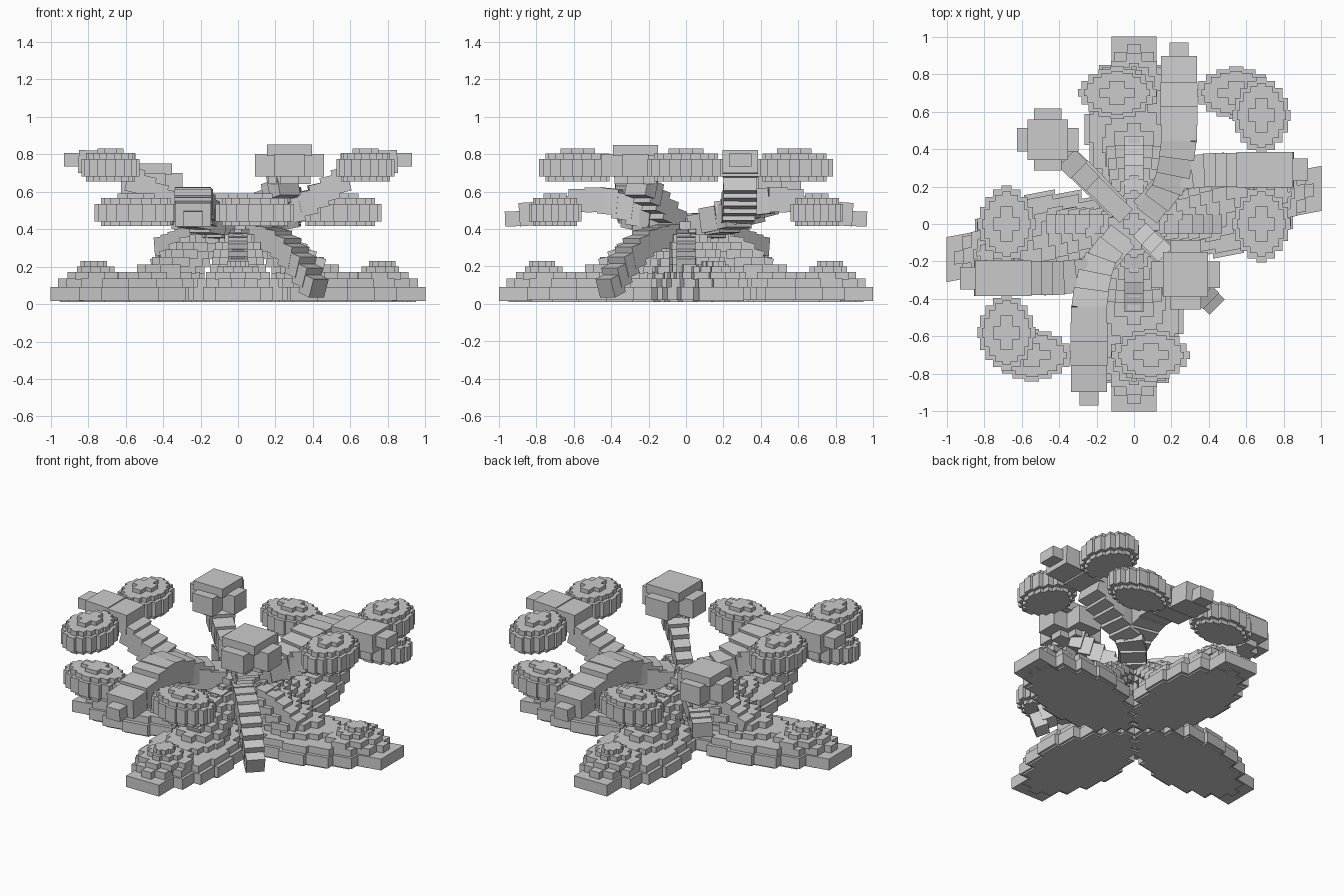
import bpy, bmesh, math
from mathutils import Vector, Matrix

if "Cube" in bpy.data.objects:
    bpy.data.objects.remove(bpy.data.objects["Cube"])


def finish(bm, name):
    bmesh.ops.recalc_face_normals(bm, faces=bm.faces)
    me = bpy.data.meshes.new(name)
    bm.to_mesh(me)
    bm.free()
    ob = bpy.data.objects.new(name, me)
    bpy.context.collection.objects.link(ob)
    return ob


def stair_prism(bm, cx, cy, rx, ry, z0, z1, n=6):
    """Ellipse slab with a staircase outline."""
    quad = []
    c0 = math.cos(0.45 * math.pi / 2 / n)
    for i in range(n):
        a0 = math.pi / 2 * (i + 0.45) / n
        a1 = math.pi / 2 * (i + 1.45) / n
        quad.append((rx * math.cos(a0) / c0, ry * math.sin(a0)))
        if i < n - 1:
            quad.append((rx * math.cos(a1) / c0, ry * math.sin(a0)))
    k = ry / quad[-1][1]
    quad = [(x, y * k) for x, y in quad]
    pts = quad + [(-x, y) for x, y in reversed(quad)]
    pts += [(-x, -y) for x, y in quad] + [(x, -y) for x, y in reversed(quad)]
    f = bm.faces.new([bm.verts.new((cx + x, cy + y, z0)) for x, y in pts])
    ext = bmesh.ops.extrude_face_region(bm, geom=[f])
    bmesh.ops.translate(bm, vec=(0, 0, z1 - z0),
                        verts=[g for g in ext["geom"] if isinstance(g, bmesh.types.BMVert)])


def path_blocks(bm, path, count):
    """Row of overlapping blocks along a path of (x, y, z, width, height)."""
    segs = len(path) - 1
    samples = []
    for i in range(count + 1):
        t = i / count * segs
        j = min(int(t), segs - 1)
        f = t - j
        samples.append([a + (b - a) * f for a, b in zip(path[j], path[j + 1])])
    for a, b in zip(samples, samples[1:]):
        p, q = Vector(a[:3]), Vector(b[:3])
        d = q - p
        w, h = (a[3] + b[3]) / 2, (a[4] + b[4]) / 2
        yaw = math.atan2(d.y, d.x)
        pitch = -math.atan2(d.z, math.hypot(d.x, d.y)) * 0.4
        m = (Matrix.Translation((p + q) / 2) @ Matrix.Rotation(yaw, 4, 'Z')
             @ Matrix.Rotation(pitch, 4, 'Y') @ Matrix.Diagonal((d.length * 1.15, w, h, 1)))
        bmesh.ops.create_cube(bm, size=1, matrix=m)


def half_turn(ob, name):
    """Copy turned 180 degrees around the centre."""
    c = ob.copy()
    c.name = name
    c.rotation_euler.z = ob.rotation_euler.z + math.pi
    bpy.context.collection.objects.link(c)


# Ground leaves: (inner end, outer end, half width, z0, z1)
LEAF = [(0.05, 0.95, 0.25, 0.01, 0.05), (0.03, 0.98, 0.265, 0.02, 0.09),
        (0.06, 0.96, 0.24, 0.08, 0.135), (0.18, 0.66, 0.17, 0.13, 0.17),
        (0.18, 0.54, 0.15, 0.16, 0.21), (0.15, 0.46, 0.14, 0.2, 0.25),
        (0.12, 0.39, 0.13, 0.24, 0.29), (0.07, 0.33, 0.12, 0.28, 0.33),
        (0.02, 0.26, 0.10, 0.32, 0.37), (-0.02, 0.18, 0.08, 0.36, 0.40),
        (0.6, 0.91, 0.17, 0.13, 0.17), (0.66, 0.86, 0.11, 0.16, 0.2),
        (0.7, 0.84, 0.06, 0.19, 0.23)]
for i in range(4):
    bm = bmesh.new()
    for x0, x1, w, z0, z1 in LEAF:
        stair_prism(bm, (x0 + x1) / 2, 0, (x1 - x0) / 2, w, z0, z1, 5 if x1 - x0 > 0.4 else 3)
    stair_prism(bm, 0.9, 0, 0.1, 0.12, 0.015, 0.09, 1)  # blunt tip
    if i % 2 == 0:  # side leaves sweep sideways towards their tips
        for v in bm.verts:
            v.co.y += 0.19 * max(0, v.co.x)
    # ridge running down the inner slope
    path_blocks(bm, [(0.08, 0, 0.36, 0.1, 0.1), (0.3, 0, 0.3, 0.1, 0.1),
                     (0.45, 0, 0.19, 0.1, 0.08)], 6)
    finish(bm, f"ground_leaf_{i + 1}").rotation_euler.z = i * math.pi / 2

# Central hub
bm = bmesh.new()
stair_prism(bm, 0, 0, 0.06, 0.06, 0.24, 0.46, 2)
stair_prism(bm, 0, 0, 0.14, 0.14, 0.37, 0.44, 3)
finish(bm, "hub")

# Floating leaf plates in half-turn pairs: (x, y, z, rx, ry)
PLATES = [(0.68, 0.58, 0.74, 0.155, 0.205), (0.68, 0.0, 0.74, 0.155, 0.205),
          (0.545, 0.7, 0.5, 0.22, 0.14), (-0.09, 0.7, 0.5, 0.21, 0.14)]
for i, (x, y, z, rx, ry) in enumerate(PLATES):
    bm = bmesh.new()
    for k, z0, z1 in [(0.84, -0.085, -0.05), (1.0, -0.06, 0.035),
                      (0.84, 0.03, 0.065), (0.45, 0.06, 0.09)]:
        stair_prism(bm, x, y, rx * k, ry * k, z + z0, z + z1, 5 if k > 0.5 else 2)
    half_turn(finish(bm, f"leaf_plate_{i + 1}"), f"leaf_plate_{i + 1}_opposite")

# High side branch, rising to the plates at z 0.74
bm = bmesh.new()
path_blocks(bm, [(0.06, 0.08, 0.4, 0.14, 0.13), (0.24, 0.27, 0.47, 0.17, 0.13),
                 (0.42, 0.29, 0.57, 0.18, 0.13), (0.58, 0.29, 0.68, 0.18, 0.13)], 8)
path_blocks(bm, [(0.56, 0.29, 0.735, 0.19, 0.13), (0.84, 0.29, 0.765, 0.19, 0.12)], 2)
path_blocks(bm, [(0.82, 0.29, 0.77, 0.12, 0.07), (0.92, 0.29, 0.77, 0.12, 0.07)], 1)
half_turn(finish(bm, "side_branch"), "side_branch_opposite")

# Low branch, arching towards the plates at z 0.5
bm = bmesh.new()
path_blocks(bm, [(0.08, 0.06, 0.4, 0.13, 0.12), (0.2, 0.22, 0.48, 0.17, 0.14),
                 (0.24, 0.42, 0.56, 0.19, 0.14), (0.24, 0.62, 0.55, 0.2, 0.12)], 7)
path_blocks(bm, [(0.24, 0.6, 0.52, 0.2, 0.14), (0.24, 0.88, 0.47, 0.19, 0.12)], 2)
path_blocks(bm, [(0.24, 0.86, 0.46, 0.1, 0.08), (0.24, 0.96, 0.45, 0.1, 0.08)], 1)
half_turn(finish(bm, "low_branch"), "low_branch_opposite")

# Two buds on curved stalks, front right and back left
for name, bx, by, z, r in [("front_bud", 0.275, -0.27, 0.75, 0.185),
                           ("back_bud", -0.46, 0.45, 0.65, 0.165)]:
    s = 1 if bx > 0 else -1
    bm = bmesh.new()
    path_blocks(bm, [(0.05 * s, -0.05 * s, 0.42, 0.1, 0.12),
                     (bx * 0.6, by * 0.6, z - 0.2, 0.1, 0.12),
                     (bx * 0.95, by * 0.95, z - 0.1, 0.17, 0.12)], 5)
    for k, z0, z1, n in [(0.6, -0.11, -0.06, 2), (1.0, -0.07, 0.05, 2), (0.65, 0.04, 0.1, 1)]:
        stair_prism(bm, bx, by, r * k, r * k, z + z0, z + z1, n)
    finish(bm, name)

# Drooping tendrils under the buds
for name, path in [
    ("front_tendril", [(0.08, -0.08, 0.37, 0.12, 0.12), (0.22, -0.22, 0.34, 0.13, 0.12),
                       (0.33, -0.33, 0.22, 0.13, 0.12), (0.42, -0.42, 0.07, 0.11, 0.1)]),
    ("back_tendril", [(-0.08, 0.08, 0.37, 0.12, 0.1), (-0.25, 0.25, 0.36, 0.13, 0.1),
                      (-0.4, 0.4, 0.3, 0.12, 0.1)])]:
    bm = bmesh.new()
    path_blocks(bm, path, 8)
    finish(bm, name)
